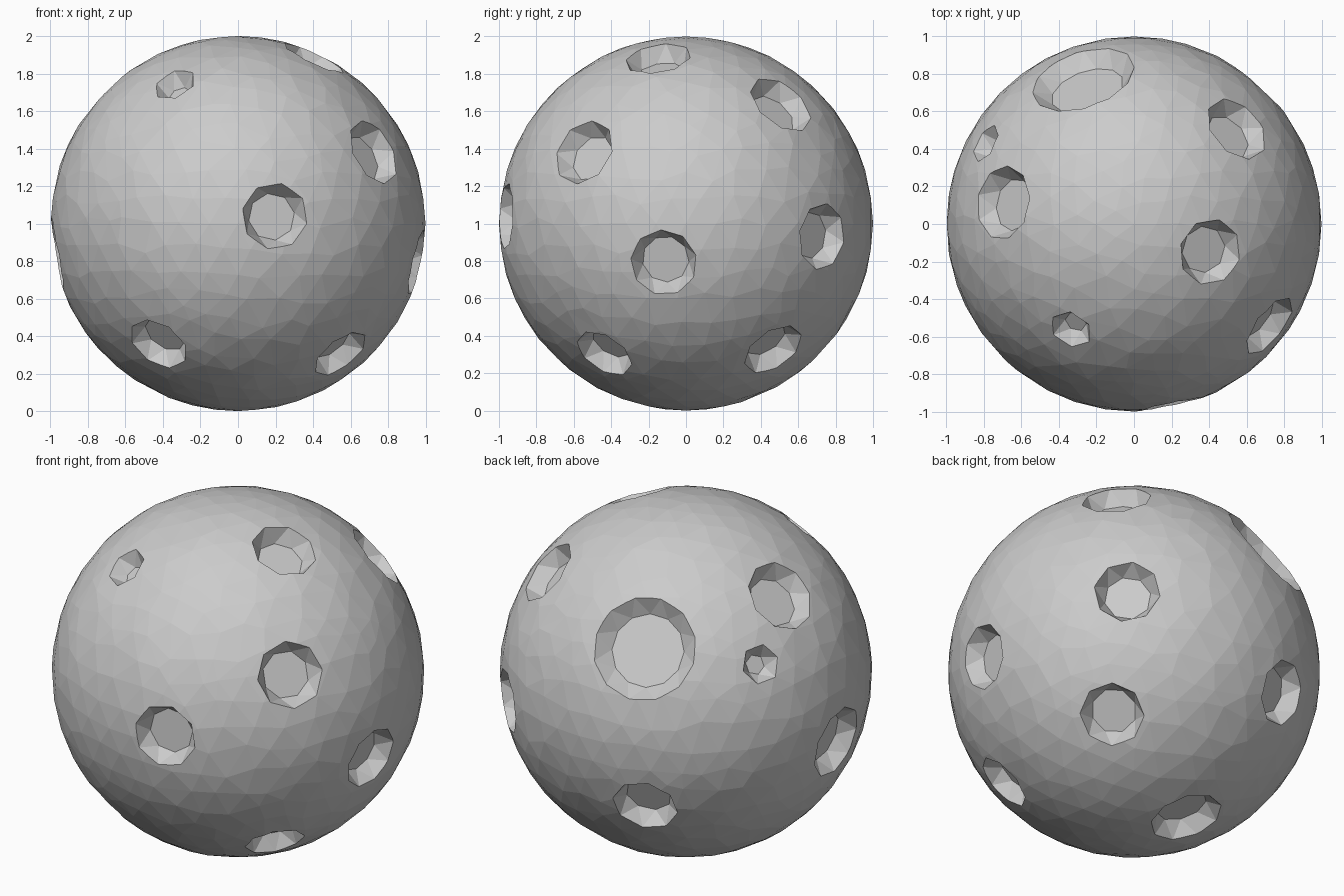
import bpy, bmesh, random
from math import cos, sin, pi, sqrt
from mathutils import Vector

if "Cube" in bpy.data.objects:
    bpy.data.objects.remove(bpy.data.objects["Cube"])

random.seed(4)
CENTRE = Vector((0, 0, 1))

# crater direction (x, y, z), rim radius, number of sides
CRATERS = [
    (.20, -.98, .04, .18, 8), (-.34, -.57, .75, .12, 6), (.73, -.55, .385, .185, 8),
    (-.43, -.62, -.65, .17, 8), (.55, -.44, -.70, .165, 8), (.41, -.15, .89, .18, 8),
    (.96, -.12, -.21, .18, 9), (.55, .51, .64, .19, 8), (.67, .74, -.07, .18, 8),
    (.55, .47, -.68, .175, 8), (-.71, .115, .69, .20, 9), (-.79, .43, .42, .11, 6),
    (-.28, .80, .52, .285, 12), (-.33, .86, -.39, .18, 8), (-.98, -.03, -.17, .205, 9),
    (-.18, .23, -.956, .20, 9),
]

# rocky ball: low-poly sphere with irregular facets
bm = bmesh.new()
bmesh.ops.create_icosphere(bm, subdivisions=4, radius=1)
for v in bm.verts:
    if max(abs(c) for c in v.co) < .97:
        v.co += Vector([random.uniform(-.035, .035) for _ in range(3)])
    v.co = v.co.normalized() + CENTRE
mesh = bpy.data.meshes.new("cratered_ball")
bm.to_mesh(mesh)
bm.free()
ball = bpy.data.objects.new("cratered_ball", mesh)
bpy.context.collection.objects.link(ball)


def add_bowl(bm, direction, r, n):
    """Closed bowl-shaped cutter: flared opening, faceted wall, small floor."""
    axis = Vector(direction).normalized()
    q = axis.to_track_quat('Z', 'Y')
    rim = sqrt(1 - r * r)
    depth = .085 + .12 * (r - .12)
    spin = random.uniform(0, pi)
    profile = [(.70 * r, 1 - depth - .012), (r, rim), (1.12 * r, rim + .12)]
    if r < .15:
        profile[0] = (.5 * r, 1 - depth)
    rings = []
    for k, (rad, h) in enumerate(profile):
        ring = []
        for i in range(n):
            a = spin + 2 * pi * (i + (.5 if k == 0 else 0)) / n
            ring.append(bm.verts.new(q @ Vector((rad * cos(a), rad * sin(a), h)) + CENTRE))
        rings.append(ring)
    low, mid, top = rings
    bm.faces.new(low[::-1])
    bm.faces.new(top)
    for i in range(n):
        j = (i + 1) % n
        bm.faces.new((low[i], mid[j], mid[i]))
        bm.faces.new((low[i], low[j], mid[j]))
        bm.faces.new((mid[i], mid[j], top[j], top[i]))


# all crater cutters in one helper mesh
bm = bmesh.new()
for x, y, z, r, n in CRATERS:
    add_bowl(bm, (x, y, z), r, n)
bmesh.ops.recalc_face_normals(bm, faces=bm.faces)
cut_mesh = bpy.data.meshes.new("crater_cutters")
bm.to_mesh(cut_mesh)
bm.free()
cutter = bpy.data.objects.new("crater_cutters", cut_mesh)
cutter.hide_render = True
bpy.context.collection.objects.link(cutter)

# carve the craters
mod = ball.modifiers.new("craters", 'BOOLEAN')
mod.operation = 'DIFFERENCE'
mod.solver = 'EXACT'
mod.object = cutter
bpy.context.view_layer.objects.active = ball
bpy.ops.object.modifier_apply(modifier=mod.name)
bpy.data.objects.remove(cutter)
